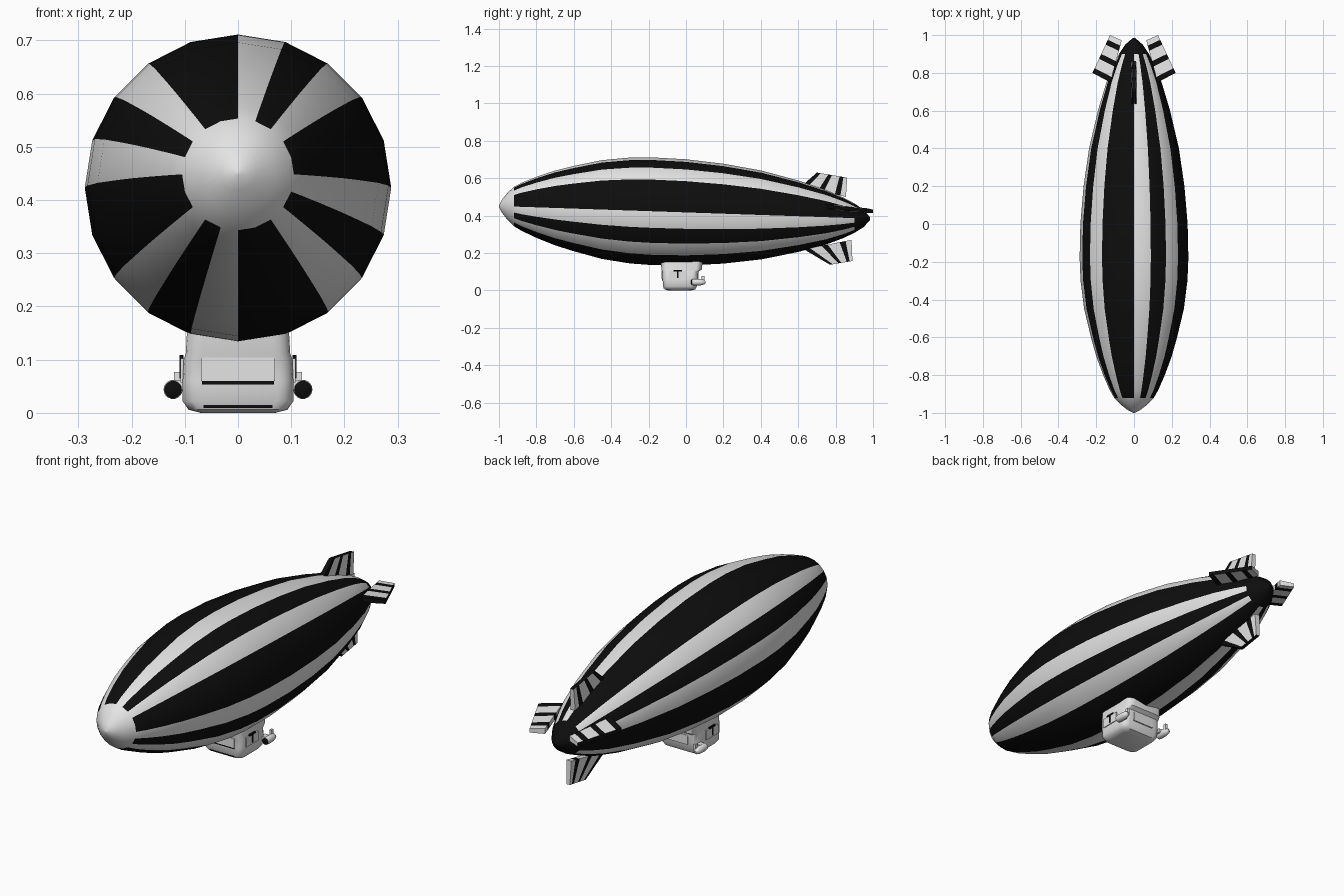
import bpy, bmesh, math
from mathutils import Vector

if "Cube" in bpy.data.objects:
    bpy.data.objects.remove(bpy.data.objects["Cube"])


def material(name, v):
    m = bpy.data.materials.new(name)
    m.diffuse_color = (v, v, v, 1)
    m.use_nodes = True
    m.node_tree.nodes["Principled BSDF"].inputs["Base Color"].default_value = m.diffuse_color
    return m


WHITE = material("pale_grey", 0.78)
BLACK = material("black", 0.004)


def finish(name, bm, smooth=None):
    bmesh.ops.recalc_face_normals(bm, faces=bm.faces)
    me = bpy.data.meshes.new(name)
    bm.to_mesh(me)
    bm.free()
    me.materials.append(WHITE)
    me.materials.append(BLACK)
    ob = bpy.data.objects.new(name, me)
    bpy.context.collection.objects.link(ob)
    if smooth:
        bpy.ops.object.select_all(action='DESELECT')
        ob.select_set(True)
        bpy.context.view_layer.objects.active = ob
        bpy.ops.object.shade_smooth_by_angle(angle=math.radians(smooth))
    return ob


def loft(bm, rings, rule):
    """Bridge closed rings of points; rule(ring, segment) gives the colour."""
    vs = [[bm.verts.new(p) for p in r] for r in rings]
    n = len(rings[0])
    for i in range(len(vs) - 1):
        for k in range(n):
            j = (k + 1) % n
            f = bm.faces.new((vs[i][k], vs[i][j], vs[i + 1][j], vs[i + 1][k]))
            f.material_index = rule(i, k)
    for i, r in ((0, vs[0]), (len(vs) - 2, vs[-1])):
        f = bm.faces.new(r)
        f.material_index = rule(i, 0)


# Hull: 20-sided, slightly nose-up, with lengthwise stripes and a pale nose cap
PROFILE = [(-1, .004), (-.985, .033), (-.955, .072), (-.92, .105), (-.88, .128),
           (-.8, .163), (-.7, .2), (-.6, .228), (-.45, .264), (-.3, .283),
           (-.18, .288), (0, .284), (.2, .267), (.4, .238), (.6, .191),
           (.75, .146), (.84, .109), (.9, .079), (.95, .046), (.985, .006)]
SIDES = 20


def axis_z(y):
    return .417 - .034 * y


def hull_colour(i, k):
    y = (PROFILE[i][0] + PROFILE[i + 1][0]) / 2
    if y < -.92:
        return 0
    if y > .9:
        return 1
    return 0 if k % 5 in (2, 4) else 1


bm = bmesh.new()
rings = []
for y, r in PROFILE:
    rings.append([(r * math.cos(math.tau * k / SIDES), y,
                   axis_z(y) + r * math.sin(math.tau * k / SIDES)) for k in range(SIDES)])
loft(bm, rings, hull_colour)
finish("hull", bm, 40)


# Tail fins: plates with crosswise black bands
def fin(name, pts, place, t=.013, n=8):
    root0, tip0, tip1, root1 = [Vector(p) for p in pts]
    bm = bmesh.new()
    rings = []
    for i in range(n + 1):
        a, b = root0.lerp(root1, i / n), tip0.lerp(tip1, i / n)
        rings.append([place(a, -t), place(b, -t * .7), place(b, t * .7), place(a, t)])
    loft(bm, rings, lambda i, k: 1 if i % 3 == 0 or k == 1 else 0)
    finish(name, bm)


fin("top_fin", [(.62, .56), (.70, .63), (.862, .603), (.855, .50)],
    lambda p, t: (t, p[0], p[1]))
fin("bottom_fin", [(.63, .22), (.77, .137), (.89, .157), (.885, .27)],
    lambda p, t: (t, p[0], p[1]))
for side, s in (("right", 1), ("left", -1)):
    fin(side + "_fin", [(.75, .125), (.80, .22), (1.0, .127), (.972, .065)],
        lambda p, t: (s * p[1], p[0], .435 - .1 * (p[0] - .88) + t))


# Gondola: rounded box lofted upwards
def rounded(hx, y0, y1, z, r):
    out = []
    for q, (cx, cy) in enumerate([(hx - r, y1 - r), (r - hx, y1 - r),
                                  (r - hx, y0 + r), (hx - r, y0 + r)]):
        for s in range(5):
            a = math.pi / 2 * (q + s / 4)
            out.append((cx + r * math.cos(a), cy + r * math.sin(a), z))
    return out


bm = bmesh.new()
loft(bm, [rounded(.07, -.095, .03, 0, .025), rounded(.093, -.115, .05, .006, .03),
          rounded(.104, -.122, .058, .022, .03), rounded(.104, -.125, .064, .06, .03),
          rounded(.102, -.127, .066, .1, .03), rounded(.098, -.132, .085, .112, .03),
          rounded(.094, -.134, .092, .19, .03)], lambda i, k: 0)
finish("gondola", bm, 40)


def plate(name, centre, size, colour):
    bm = bmesh.new()
    bmesh.ops.create_cube(bm, size=1)
    for v in bm.verts:
        v.co = Vector([c + a * b for c, a, b in zip(centre, v.co, size)])
    for f in bm.faces:
        f.material_index = colour
    return finish(name, bm)


# Window panels and dark trim lines
plate("front_window", (0, -.127, .082), (.14, .008, .044), 0)
plate("front_trim", (0, -.125, .057), (.135, .008, .007), 1)
plate("lower_trim", (0, -.116, .012), (.13, .008, .005), 1)
plate("rear_window", (0, .064, .07), (.11, .008, .045), 0)
for side, s in (("right", 1), ("left", -1)):
    plate(side + "_window", (s * .104, -.045, .08), (.008, .09, .045), 0)
    plate(side + "_window_bar", (s * .106, -.045, .105), (.008, .045, .008), 1)
    plate(side + "_window_post", (s * .106, -.045, .085), (.008, .008, .04), 1)
    plate(side + "_engine_bracket", (s * .108, .05, .052), (.024, .03, .02), 0)
    # Engine pod: small capsule with a dark intake
    bm = bmesh.new()
    pod = []
    for y, r in ((.028, .011), (.031, .016), (.045, .018), (.08, .017), (.098, .012), (.104, .005)):
        pod.append([(s * .122 + r * math.cos(math.tau * k / 14), y,
                     .044 + r * math.sin(math.tau * k / 14)) for k in range(14)])
    loft(bm, pod, lambda i, k: 1 if i == 0 else 0)
    finish(side + "_engine", bm, 40)
    plate(side + "_engine_strut", (s * .114, .09, .062), (.012, .016, .03), 0)
